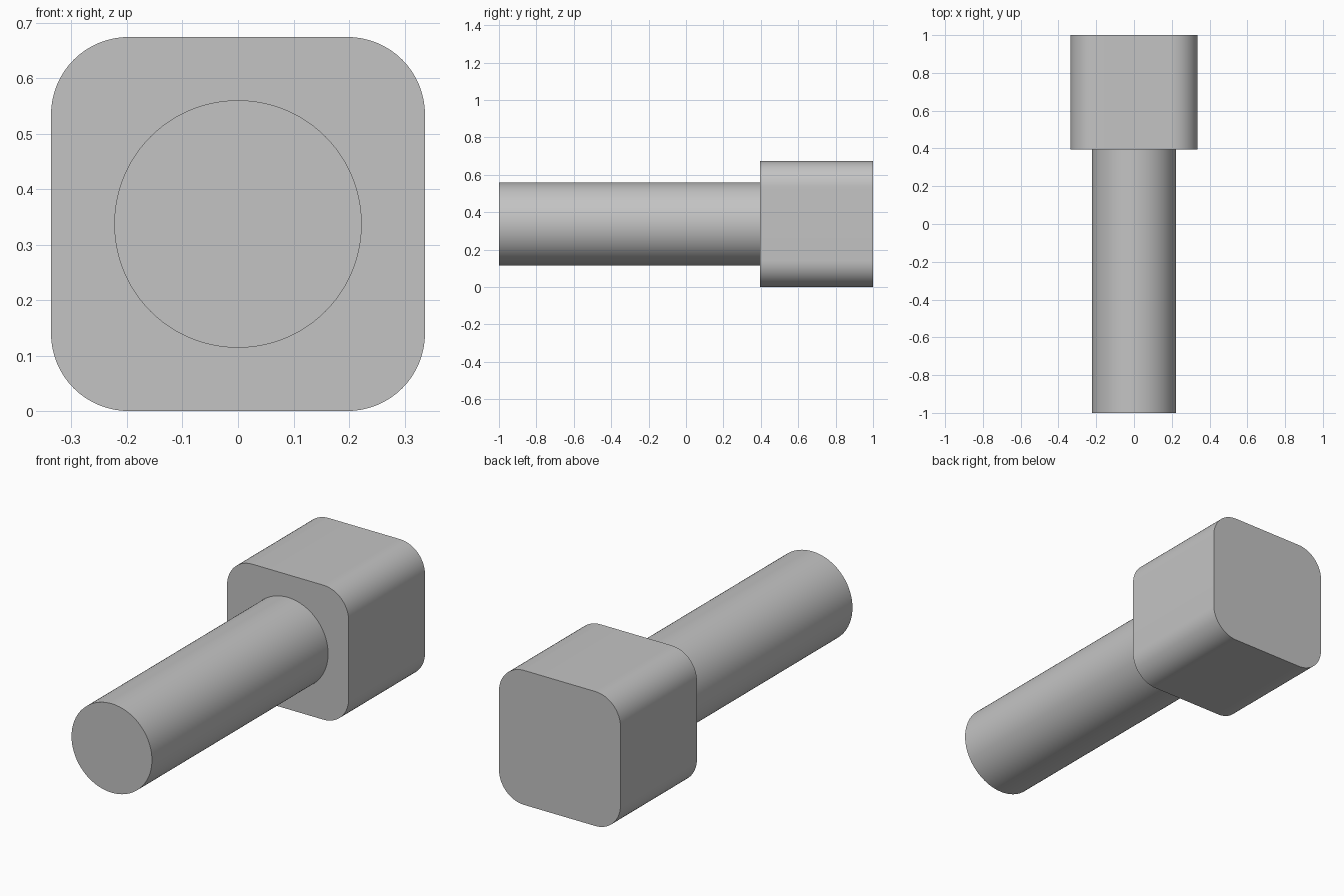
import bpy
import bmesh
import math
from mathutils import Matrix

if "Cube" in bpy.data.objects:
    bpy.data.objects.remove(bpy.data.objects["Cube"], do_unlink=True)

HEAD_SIZE = 0.674
HEAD_FRONT, HEAD_BACK = 0.395, 1.0
CORNER_RADIUS = 0.14
SHAFT_RADIUS = 0.223
SHAFT_FRONT = -1.0
AXIS_Z = HEAD_SIZE / 2

grey = bpy.data.materials.new("plain grey")
grey.use_nodes = True
colour = (0.55, 0.55, 0.55, 1)
grey.diffuse_color = colour
grey.node_tree.nodes["Principled BSDF"].inputs["Base Color"].default_value = colour


def add_part(name, bm):
    mesh = bpy.data.meshes.new(name)
    bmesh.ops.recalc_face_normals(bm, faces=bm.faces)
    bm.to_mesh(mesh)
    bm.free()
    mesh.materials.append(grey)
    obj = bpy.data.objects.new(name, mesh)
    bpy.context.collection.objects.link(obj)
    bpy.ops.object.select_all(action="DESELECT")
    obj.select_set(True)
    bpy.context.view_layer.objects.active = obj
    bpy.ops.object.shade_smooth_by_angle(angle=math.radians(30))
    return obj


# Square head with its four lengthwise edges rounded
bm = bmesh.new()
length = HEAD_BACK - HEAD_FRONT
place = Matrix.Translation((0, (HEAD_FRONT + HEAD_BACK) / 2, AXIS_Z))
bmesh.ops.create_cube(bm, size=1, matrix=place @ Matrix.Diagonal((HEAD_SIZE, length, HEAD_SIZE, 1)))
long_edges = [e for e in bm.edges if abs(e.verts[0].co.y - e.verts[1].co.y) > length / 2]
bmesh.ops.bevel(bm, geom=long_edges, offset=CORNER_RADIUS, offset_type="OFFSET",
                segments=16, profile=0.5, affect="EDGES")
add_part("square_head", bm)

# Round shaft, set slightly into the head
bm = bmesh.new()
shaft_back = HEAD_FRONT + 0.01
place = Matrix.Translation((0, (SHAFT_FRONT + shaft_back) / 2, AXIS_Z))
bmesh.ops.create_cone(bm, cap_ends=True, segments=96, radius1=SHAFT_RADIUS, radius2=SHAFT_RADIUS,
                      depth=shaft_back - SHAFT_FRONT,
                      matrix=place @ Matrix.Rotation(math.pi / 2, 4, "X"))
add_part("round_shaft", bm)
